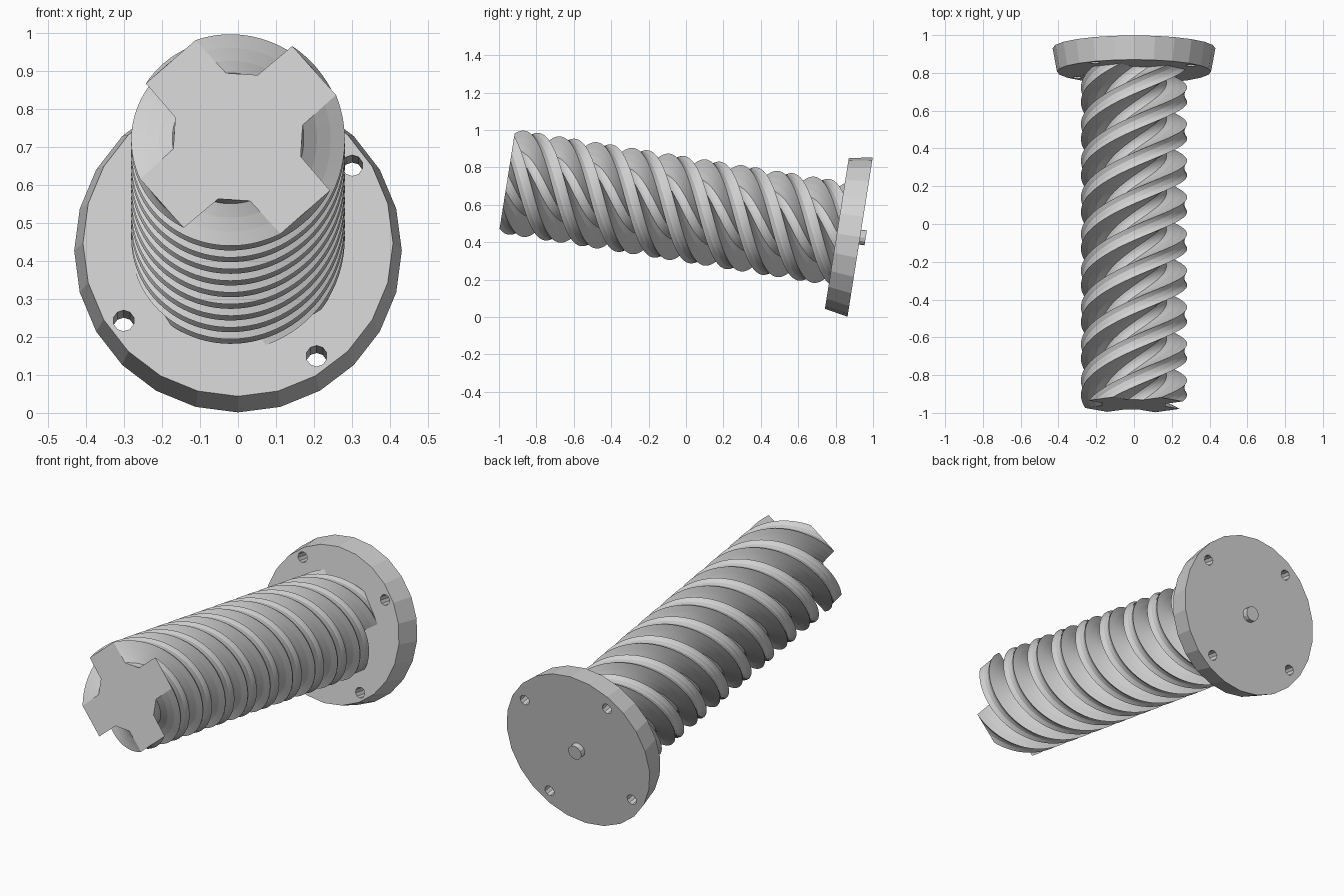
import bpy, bmesh
from math import radians, cos, sin
from mathutils import Matrix

cube = bpy.data.objects.get("Cube")
if cube:
    bpy.data.objects.remove(cube)

# One plain grey for everything
grey = bpy.data.materials.new("plain_grey")
grey.use_nodes = True
colour = (0.64, 0.64, 0.64, 1)
grey.diffuse_color = colour
grey.node_tree.nodes["Principled BSDF"].inputs["Base Color"].default_value = colour

# Shared frame: local z runs from the flange back towards the front tip
FRAME = Matrix.Translation((0, 0.931, 0.427)) @ Matrix.Rotation(radians(81), 4, "X")
FLANGE = 0.126
LENGTH = 1.911
TWIST = 458.5   # degrees per unit of length


def make(name, bm):
    bmesh.ops.recalc_face_normals(bm, faces=bm.faces)
    mesh = bpy.data.meshes.new(name)
    bm.to_mesh(mesh)
    bm.free()
    mesh.materials.append(grey)
    obj = bpy.data.objects.new(name, mesh)
    obj.matrix_world = FRAME
    bpy.context.collection.objects.link(obj)
    return obj


def add_cone(bm, r_low, r_high, z_low, z_high, sides, x=0, y=0):
    place = Matrix.Translation((x, y, (z_low + z_high) / 2))
    bmesh.ops.create_cone(bm, cap_ends=True, segments=sides, radius1=r_low,
                          radius2=r_high, depth=z_high - z_low, matrix=place)


# Tapered flange
bm = bmesh.new()
add_cone(bm, 0.431, 0.408, 0, FLANGE, 24)
flange = make("flange", bm)

# Four bolt holes
bm = bmesh.new()
for i in range(4):
    a = radians(34.5 + 90 * i)
    add_cone(bm, 0.028, 0.028, -0.1, 0.3, 10, 0.365 * cos(a), 0.365 * sin(a))
cutter = make("hole_cutter", bm)
cutter.hide_render = True
cut = flange.modifiers.new("holes", "BOOLEAN")
cut.operation = "DIFFERENCE"
cut.solver = "EXACT"
cut.object = cutter
bpy.context.view_layer.objects.active = flange
bpy.ops.object.modifier_apply(modifier=cut.name)
bpy.data.objects.remove(cutter)

# Small pin on the back
bm = bmesh.new()
add_cone(bm, 0.04, 0.04, -0.03, 0.02, 12)
make("back_pin", bm)

# Cross-shaped section: flat groove floor, then flat lobe tip, four times.
# Extra points along each straight edge keep the twisted faces even.
corners = []
for i in range(4):
    for angle, radius in ((-17.5, 0.173), (10.5, 0.173), (23.5, 0.281), (59.5, 0.281)):
        a = radians(90 * i + angle)
        corners.append((radius * cos(a), radius * sin(a)))
SPLIT = 3
section = []
for (x0, y0), (x1, y1) in zip(corners, corners[1:] + corners[:1]):
    for k in range(SPLIT):
        t = k / SPLIT
        section.append((x0 + (x1 - x0) * t, y0 + (y1 - y0) * t))

# Twisted screw shaft
bm = bmesh.new()
STEPS = 260
START = FLANGE - 0.03
rings = []
for s in range(STEPS + 1):
    z = START + (LENGTH - START) * s / STEPS
    turn = Matrix.Rotation(radians((z - LENGTH) * TWIST), 3, "Z")
    rings.append([bm.verts.new(turn @ bm_point) for bm_point in
                  (Matrix.Translation((x, y, z)).translation for x, y in section)])
count = len(section)
for low, high in zip(rings, rings[1:]):
    for k in range(count):
        n = (k + 1) % count
        bm.faces.new((low[k], low[n], high[n], high[k]))
bm.faces.new(rings[0][::-1])
bm.faces.new(rings[-1])
make("screw_shaft", bm)
